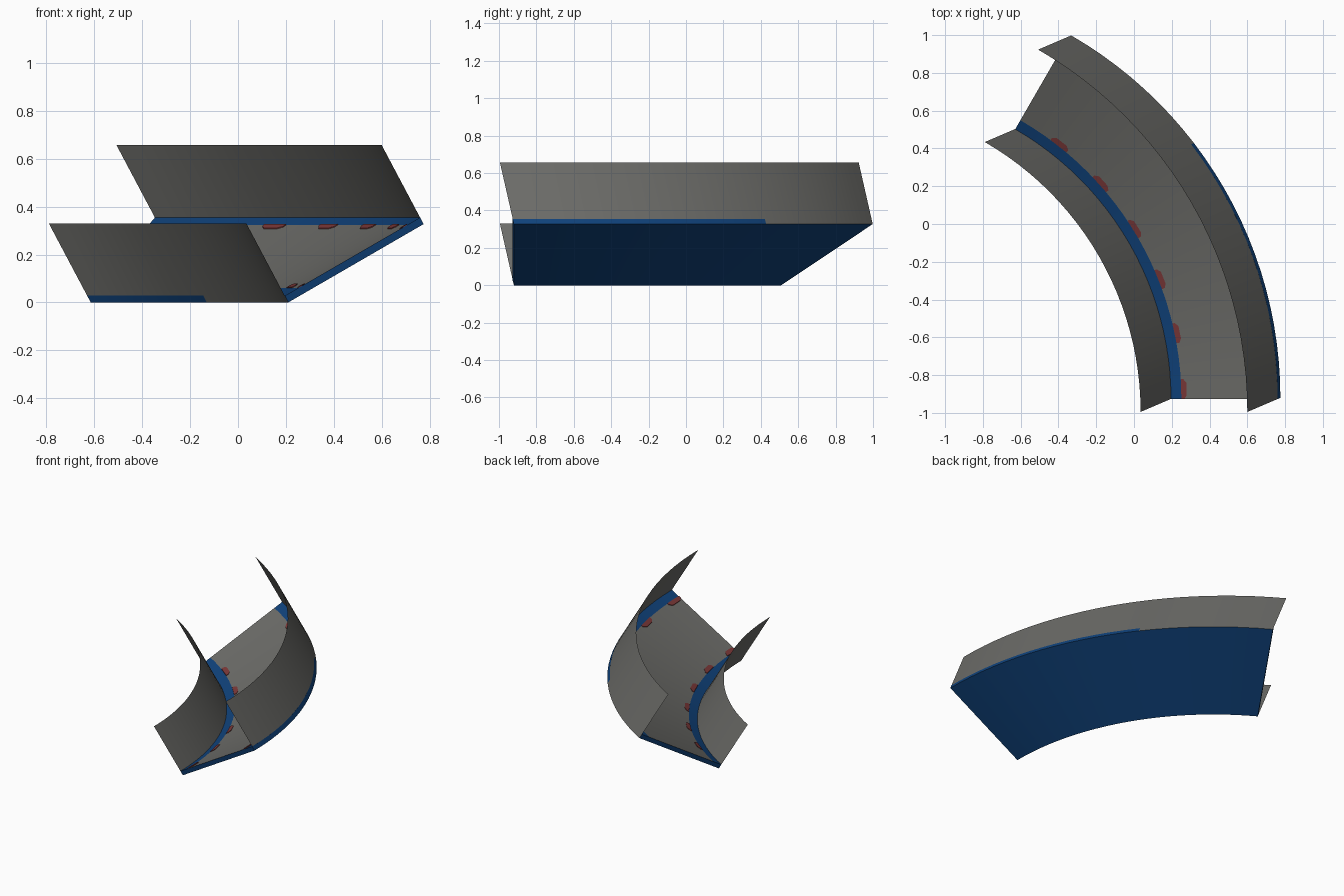
import bpy, bmesh, math
from mathutils import Vector

if "Cube" in bpy.data.objects:
    bpy.data.objects.remove(bpy.data.objects["Cube"])

CX, CY = -1.44, -0.92          # centre of the bend
R_IN, R_OUT = 1.65, 2.215      # inner and outer radius
SWEEP, SEGS = 60, 24
RISE = 0.327 / (R_OUT - R_IN)  # bank slope
WALL = Vector((-0.175, -0.075, 0.33))
SLAB = Vector((-0.0140, -0.0075, 0.028))
KERB = 0.055


def material(name, rgb):
    m = bpy.data.materials.new(name)
    m.diffuse_color = (*rgb, 1)
    m.use_nodes = True
    m.node_tree.nodes["Principled BSDF"].inputs["Base Color"].default_value = m.diffuse_color
    return m


grey = material("asphalt grey", (0.15, 0.15, 0.14))
blue = material("deep blue", (0.005, 0.055, 0.2))
red = material("kerb red", (0.2, 0.04, 0.04))


def bank(r, deg, off=Vector()):
    """Point on the banked surface, shifted by off."""
    a = math.radians(deg)
    return Vector((CX + r * math.cos(a), CY + r * math.sin(a), (r - R_IN) * RISE)) + off


def finish(name, bm, mats, recalc=True):
    if recalc:
        bmesh.ops.recalc_face_normals(bm, faces=bm.faces)
    me = bpy.data.meshes.new(name)
    bm.to_mesh(me)
    bm.free()
    for m in mats:
        me.materials.append(m)
    ob = bpy.data.objects.new(name, me)
    bpy.context.collection.objects.link(ob)
    bpy.ops.object.select_all(action='DESELECT')
    ob.select_set(True)
    bpy.context.view_layer.objects.active = ob
    bpy.ops.object.shade_smooth_by_angle(angle=math.radians(25))
    return ob


def sweep(name, section, mats, indices, closed):
    """Sweep (radius, offset) points round the bend; one material index per strip."""
    bm = bmesh.new()
    rings = [[bm.verts.new(bank(r, SWEEP * i / SEGS, off)) for r, off in section]
             for i in range(SEGS + 1)]
    n = len(section)
    for a, b in zip(rings, rings[1:]):
        for j in range(n if closed else n - 1):
            k = (j + 1) % n
            bm.faces.new((a[j], a[k], b[k], b[j])).material_index = indices[j]
    if closed:
        for ring in (rings[0], rings[-1]):
            bm.faces.new(ring).material_index = 1
    return finish(name, bm, mats)


# banked road slab: grey lane, blue kerbs, sides and underside
zero = Vector()
sweep("road_slab",
      [(R_IN, zero), (R_IN, SLAB), (R_IN + KERB, SLAB),
       (R_OUT - KERB, SLAB), (R_OUT, SLAB), (R_OUT, zero)],
      [grey, blue], [1, 1, 0, 1, 1, 1], True)

# leaning side walls, thin sheets
for name, r in (("inner_wall", R_IN), ("outer_wall", R_OUT)):
    sweep(name, [(r, zero), (r, WALL)], [grey], [0], False)

# red chamfered kerb plates along both kerbs
for name, r, side in (("inner_kerb_marks", R_IN + KERB, 1),
                      ("outer_kerb_marks", R_OUT - KERB, -1)):
    bm = bmesh.new()
    for start in range(0, SWEEP, 10):
        pts = [(0, 0), (0, 0.016), (0.7, 0.028), (2.9, 0.028), (3.6, 0.012), (3.6, 0)]
        low = [bm.verts.new(bank(r + side * d, start + t, SLAB)) for t, d in pts]
        top = [bm.verts.new(v.co + Vector((0, 0, 0.004))) for v in low]
        bm.faces.new(low)
        bm.faces.new(top)
        for j in range(len(pts)):
            k = (j + 1) % len(pts)
            bm.faces.new((low[j], low[k], top[k], top[j]))
    finish(name, bm, [red])
